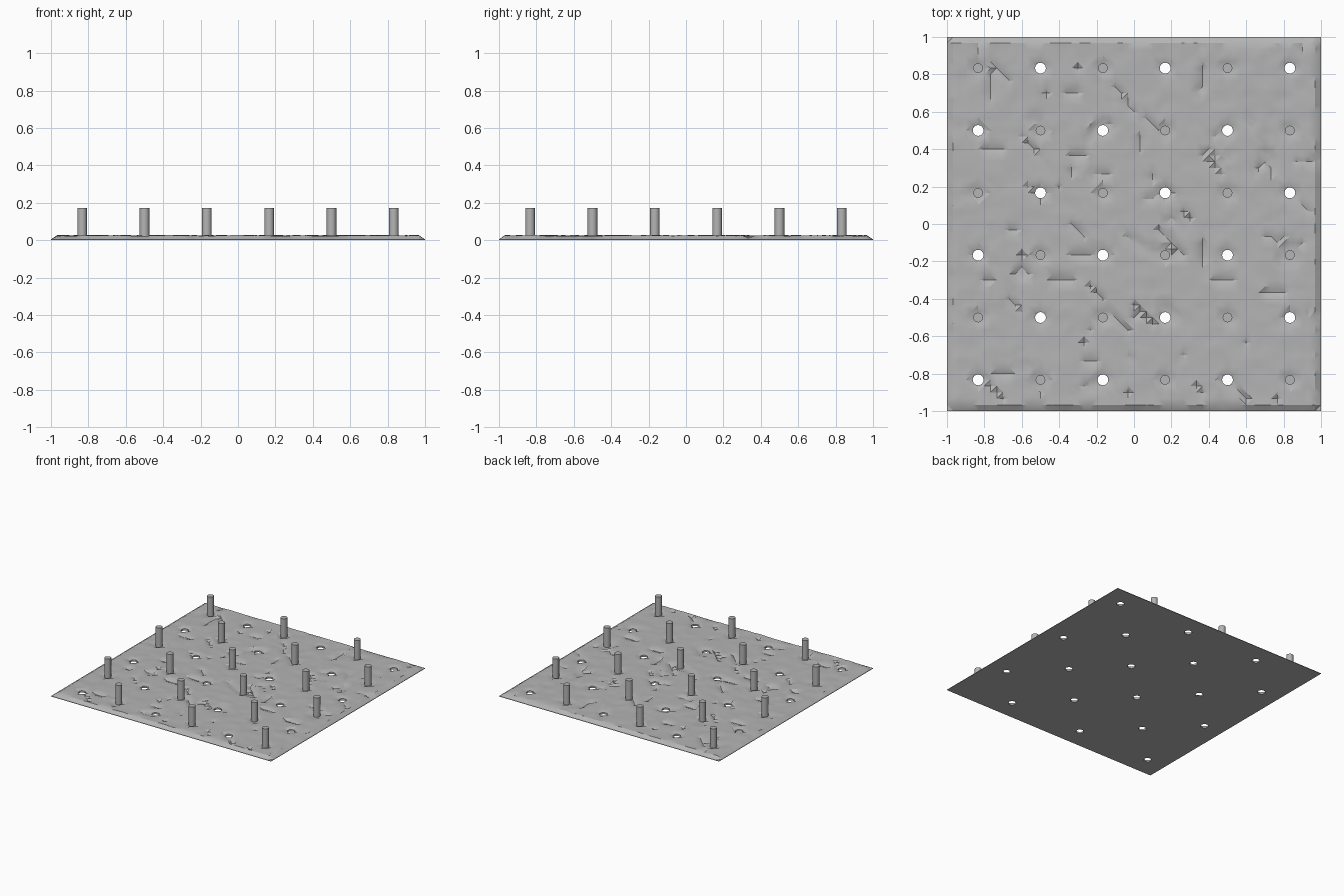
import bpy, bmesh, math, random
from mathutils import Matrix, Vector, noise

random.seed(4)
CELLS = 60
STEP = 2 / CELLS
SPOTS = [(i, j, (i - 2.5) / 3, (j - 2.5) / 3) for i in range(6) for j in range(6)]

cube = bpy.data.objects.get("Cube")
if cube:
    bpy.data.objects.remove(cube, do_unlink=True)

stone = bpy.data.materials.new("stone grey")
stone.use_nodes = True
grey = (0.46, 0.46, 0.46, 1)
stone.diffuse_color = grey
stone.node_tree.nodes["Principled BSDF"].inputs["Base Color"].default_value = grey


def make_object(name, bm):
    bmesh.ops.recalc_face_normals(bm, faces=bm.faces)
    mesh = bpy.data.meshes.new(name)
    bm.to_mesh(mesh)
    bm.free()
    mesh.materials.append(stone)
    obj = bpy.data.objects.new(name, mesh)
    bpy.context.scene.collection.objects.link(obj)
    return obj


def add_cylinder(bm, x, y, bottom, top, radius):
    bmesh.ops.create_cone(
        bm, cap_ends=True, segments=16, radius1=radius, radius2=radius,
        depth=top - bottom, matrix=Matrix.Translation((x, y, (bottom + top) / 2)))


def smooth(obj, angle):
    bpy.ops.object.select_all(action="DESELECT")
    obj.select_set(True)
    bpy.context.view_layer.objects.active = obj
    bpy.ops.object.shade_smooth_by_angle(angle=math.radians(angle))


# Short cracks: straight or diagonal runs of sunken grid points
sunken = {}
for _ in range(105):
    col, row = random.randint(2, CELLS - 2), random.randint(2, CELLS - 2)
    dx, dy = random.choice([(1, 0), (1, 0), (0, 1), (1, -1), (1, -1)])
    depth = random.uniform(0.007, 0.015)
    for k in range(random.randint(1, 4)):
        sunken[(col + k * dx, row + k * dy)] = depth


def rock_height(x, y):
    if max(abs(x), abs(y)) > 0.999:
        return 0.004
    z = 0.024 + 0.004 * noise.noise(Vector((x * 9, y * 16, 1)))
    z += random.uniform(-0.0015, 0.0015)
    z -= sunken.get((round((x + 1) / STEP), round((y + 1) / STEP)), 0)
    # Cross-shaped hollow round each peg and hole
    if any(math.hypot(x - px, y - py) < STEP * 1.1 for _, _, px, py in SPOTS):
        z = min(z, 0.013)
    return min(max(z, 0.007), 0.028)


# Rough slab: uneven top, straight rim and flat underside
bm = bmesh.new()
bmesh.ops.create_grid(bm, x_segments=CELLS, y_segments=CELLS, size=1)
for v in bm.verts:
    v.co.z = rock_height(v.co.x, v.co.y)
bmesh.ops.triangulate(bm, faces=bm.faces[:])
rim = [e for e in bm.edges if e.is_boundary]
new = bmesh.ops.extrude_edge_only(bm, edges=rim)["geom"]
for v in new:
    if isinstance(v, bmesh.types.BMVert):
        v.co.z = 0
bmesh.ops.contextual_create(bm, geom=[e for e in bm.edges if e.is_boundary])
slab = make_object("rough_slab", bm)

# Round holes through alternate spots
bm = bmesh.new()
for i, j, x, y in SPOTS:
    if (i + j) % 2 == 0:
        add_cylinder(bm, x, y, -0.1, 0.1, 0.029)
cutter = make_object("hole_cutter", bm)
cutter.hide_render = True
cut = slab.modifiers.new("holes", "BOOLEAN")
cut.operation = "DIFFERENCE"
cut.solver = "EXACT"
cut.object = cutter
bpy.context.view_layer.objects.active = slab
bpy.ops.object.modifier_apply(modifier=cut.name)
bpy.data.objects.remove(cutter, do_unlink=True)
smooth(slab, 30)

# Pegs on the other spots
bm = bmesh.new()
for i, j, x, y in SPOTS:
    if (i + j) % 2:
        add_cylinder(bm, x, y, 0.003, 0.172, 0.026)
smooth(make_object("pegs", bm), 30)
